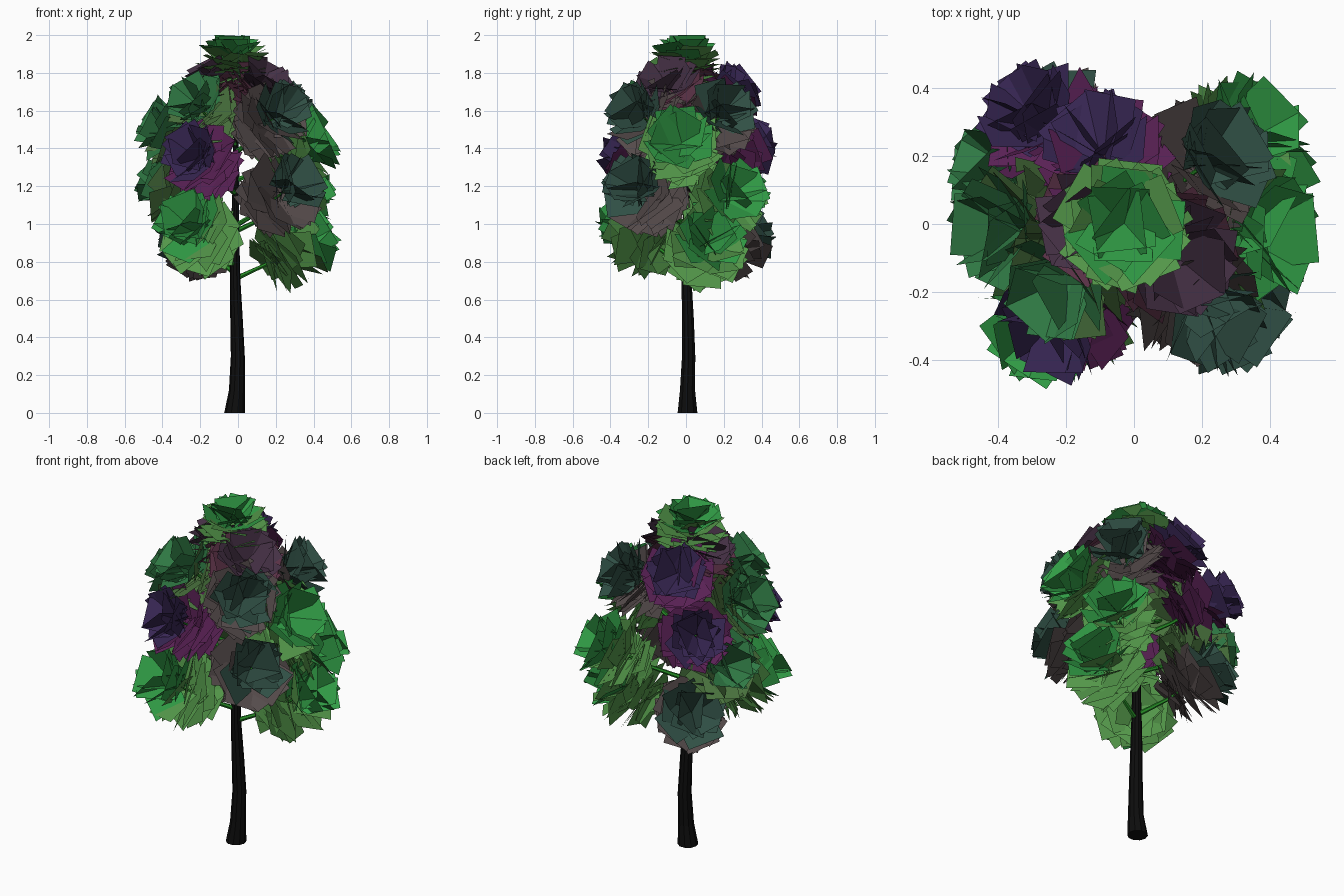
import bpy, bmesh, math, random
from mathutils import Vector

if "Cube" in bpy.data.objects:
    bpy.data.objects.remove(bpy.data.objects["Cube"])

random.seed(7)


def material(name, rgb):
    m = bpy.data.materials.new(name)
    m.diffuse_color = (*rgb, 1)
    m.use_nodes = True
    m.node_tree.nodes["Principled BSDF"].inputs["Base Color"].default_value = m.diffuse_color
    return m


BARK = material("bark", (0.004, 0.004, 0.004))
STEM = material("stem", (0.02, 0.28, 0.02))
# each foliage tone has a deeper inner and a paler outer colour
TONES = {
    "light": (material("light_inner", (0.03, 0.33, 0.06)), material("light_outer", (0.09, 0.32, 0.07))),
    "green": (material("green_inner", (0.03, 0.20, 0.06)), material("green_outer", (0.07, 0.18, 0.05))),
    "grey": (material("grey_inner", (0.03, 0.08, 0.06)), material("grey_outer", (0.09, 0.07, 0.07))),
    "purple": (material("purple_inner", (0.04, 0.02, 0.09)), material("purple_outer", (0.10, 0.015, 0.09))),
    "plum": (material("plum_inner", (0.06, 0.03, 0.06)), material("plum_outer", (0.10, 0.03, 0.06))),
}


def make_object(name, bm, mats):
    mesh = bpy.data.meshes.new(name)
    bm.to_mesh(mesh)
    bm.free()
    for m in mats:
        mesh.materials.append(m)
    ob = bpy.data.objects.new(name, mesh)
    bpy.context.collection.objects.link(ob)
    return ob


def tube(bm, points, radii, sides, level=False):
    pts = [Vector(p) for p in points]
    rings = []
    for i, (p, r) in enumerate(zip(pts, radii)):
        t = pts[min(i + 1, len(pts) - 1)] - pts[max(i - 1, 0)]
        u, v = Vector((1, 0, 0)), Vector((0, 1, 0))
        if not level:
            u = t.cross(Vector((0, 0, 1))).normalized()
            v = u.cross(t).normalized()
        angles = [math.tau * k / sides for k in range(sides)]
        rings.append([bm.verts.new(p + r * (math.cos(a) * u + math.sin(a) * v)) for a in angles])
    for a, b in zip(rings, rings[1:]):
        for k in range(sides):
            n = (k + 1) % sides
            bm.faces.new((a[k], a[n], b[n], b[k]))
    bm.faces.new(rings[0][::-1])
    bm.faces.new(rings[-1])


# Trunk: gently bent, flared at the foot
TRUNK = [(-0.018, 0.008, 0), (-0.006, 0.008, 0.12), (-0.001, 0.014, 0.3), (-0.008, 0.010, 0.5),
         (-0.015, 0.003, 0.7), (-0.016, 0.002, 0.95), (-0.010, 0.006, 1.25), (-0.012, 0.0, 1.55), (-0.02, 0.0, 1.85)]
bm = bmesh.new()
tube(bm, TRUNK, [0.055, 0.042, 0.037, 0.033, 0.028, 0.022, 0.017, 0.012, 0.005], 10, True)
bmesh.ops.recalc_face_normals(bm, faces=bm.faces)
make_object("trunk", bm, [BARK])


def trunk_at(z):
    for a, b in zip(TRUNK, TRUNK[1:]):
        if a[2] <= z <= b[2]:
            return Vector(a).lerp(Vector(b), (z - a[2]) / (b[2] - a[2]))


# Leaf clusters: centre, radius, depth along the branch, tone
CLUSTERS = [
    ((-0.22, -0.25, 0.96), 0.24, 1.0, "light"),
    ((0.31, 0.11, 0.89), 0.235, 1.0, "light"),
    ((-0.22, 0.26, 0.92), 0.22, 1.0, "grey"),
    ((0.24, -0.22, 1.17), 0.235, 1.0, "grey"),
    ((0.30, 0.23, 1.14), 0.22, 1.0, "light"),
    ((-0.33, 0.14, 1.18), 0.22, 1.0, "green"),
    ((-0.20, -0.25, 1.34), 0.22, 1.0, "purple"),
    ((-0.26, 0.28, 1.39), 0.21, 1.0, "purple"),
    ((0.32, -0.03, 1.41), 0.235, 1.0, "light"),
    ((-0.33, -0.01, 1.48), 0.22, 1.0, "green"),
    ((0.19, -0.22, 1.56), 0.22, 1.0, "grey"),
    ((0.20, 0.17, 1.56), 0.22, 1.0, "grey"),
    ((-0.19, -0.15, 1.60), 0.21, 1.0, "green"),
    ((-0.09, 0.20, 1.67), 0.21, 0.9, "purple"),
    ((0.11, -0.09, 1.71), 0.21, 0.85, "plum"),
    ((-0.11, 0.01, 1.73), 0.20, 0.85, "plum"),
    ((-0.03, 0.00, 1.86), 0.21, 0.7, "light"),
]


def leaf_cluster(name, centre, axis, radius, depth, tone, count=42):
    """Square cards set round the branch like rose petals: flat behind, closing up in front."""
    bm = bmesh.new()
    side = axis.orthogonal().normalized()
    other = axis.cross(side)
    for i in range(count):
        t = (i + 0.5) / count
        a = i * 2.39996 + random.uniform(-0.3, 0.3)
        radial = math.cos(a) * side + math.sin(a) * other
        tilt = -0.35 + 1.45 * t + random.uniform(-0.25, 0.25)
        out = math.cos(tilt) * radial + math.sin(tilt) * axis
        across = (axis.cross(radial) + random.uniform(-0.35, 0.35) * axis).normalized()
        across = (across - across.dot(out) * out).normalized()
        base = axis * radius * (-0.75 + 0.85 * t)
        half = random.uniform(0.38, 0.46) * radius
        inner = random.uniform(0.02, 0.2) * radius
        corners = [base + out * d + across * s * half
                   for d, s in ((inner, -1), (inner, 1), (inner + 2 * half, 1), (inner + 2 * half, -1))]
        # pull the card in so the cluster keeps its round outline
        over = max(c.length for c in corners) - radius
        if over > 0:
            corners = [c - out * over * 0.9 for c in corners]
        corners = [c - axis * c.dot(axis) * (1 - depth) for c in corners]
        bm.faces.new([bm.verts.new(centre + c) for c in corners]).material_index = int(t < 0.7)
    # keep the crown's tip at two units
    excess = max(v.co.z for v in bm.verts) - 2.0
    if axis.z > 0.99:
        bmesh.ops.translate(bm, verts=bm.verts, vec=(0, 0, -excess))
    make_object(name, bm, TONES[tone])


bm = bmesh.new()
for i, (c, r, depth, tone) in enumerate(CLUSTERS):
    end = Vector(c)
    top = end.xy.length < 0.05
    start = trunk_at(c[2] - 0.18)
    axis = Vector((0, 0, 1)) if top else (end - start).normalized()
    leaf_cluster(f"leaf_cluster_{i + 1}", end, axis, r, depth, tone)
    # Branch from the trunk out to the cluster
    if not top:
        mid = start.lerp(end, 0.5) - Vector((0, 0, 0.015))
        tube(bm, [start, mid, end], [0.014, 0.010, 0.005], 6)
bmesh.ops.recalc_face_normals(bm, faces=bm.faces)
make_object("branches", bm, [STEM])
